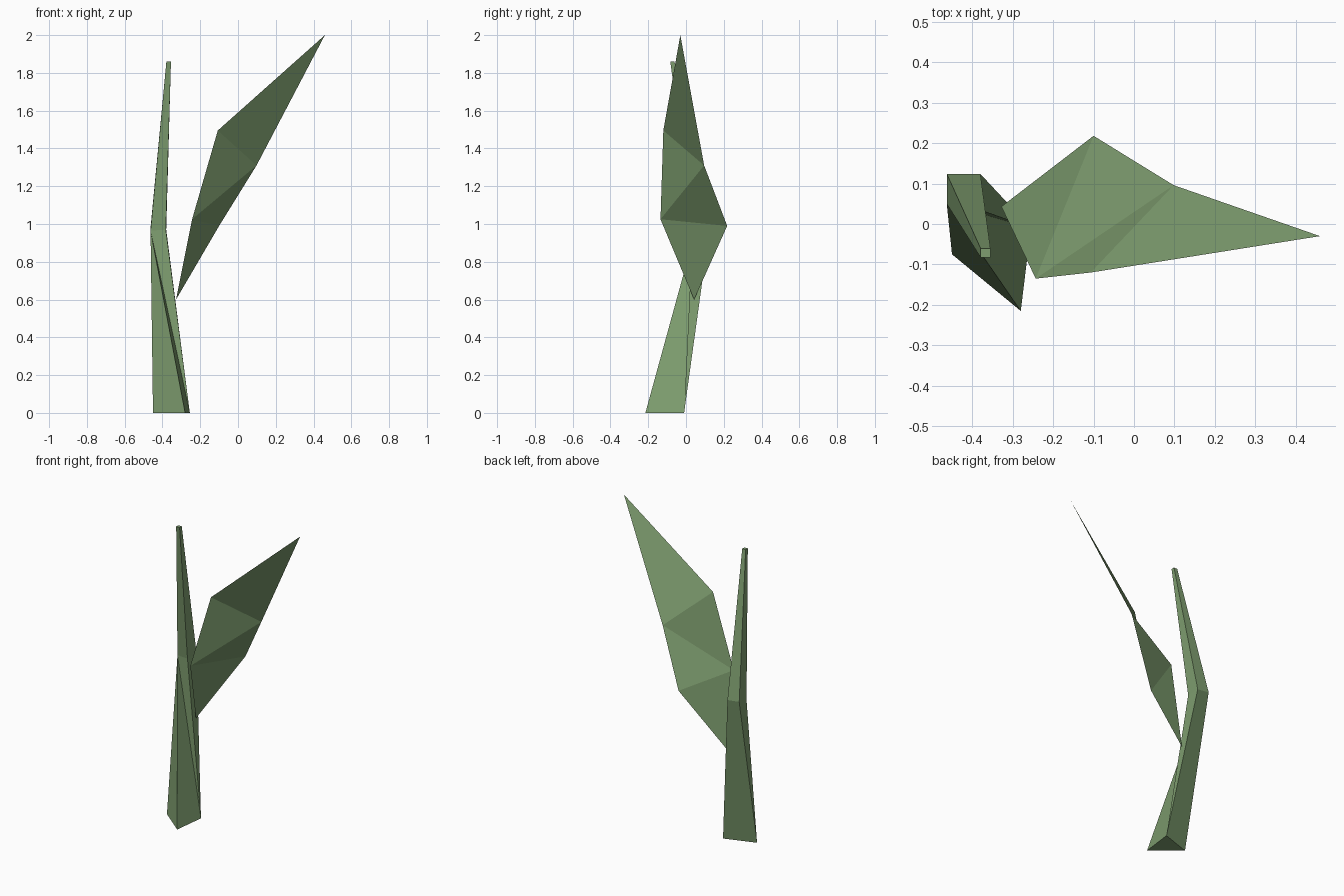
import bpy

green = bpy.data.materials.new("plant_green")
green.diffuse_color = (0.21, 0.34, 0.16, 1)


def make_part(name, verts, faces):
    mesh = bpy.data.meshes.new(name)
    mesh.from_pydata(verts, [], faces)
    mesh.materials.append(green)
    mesh.update()
    obj = bpy.data.objects.new(name, mesh)
    bpy.context.collection.objects.link(obj)
    return obj


# Stem: three-sided foot, four-sided bend, small square top
foot = [(-0.45, -0.075, 0), (-0.28, -0.215, 0), (-0.255, -0.01, 0)]
bend = [(-0.463, 0.05, 0.965), (-0.382, 0.035, 0.97),
        (-0.38, 0.124, 0.97), (-0.463, 0.124, 0.98)]
top = [(-0.379, -0.083, 1.86), (-0.355, -0.083, 1.86),
       (-0.355, -0.061, 1.86), (-0.379, -0.061, 1.86)]
faces = [(2, 1, 0), (7, 8, 9, 10)]
# lower half: foot 0-2 joined to bend 3-6
faces += [(0, 1, 3), (1, 2, 3), (2, 4, 3), (2, 5, 4), (2, 0, 6, 5), (0, 3, 6)]
# upper half: bend 3-6 joined to top 7-10
for i in range(4):
    j = (i + 1) % 4
    faces += [(3 + i, 3 + j, 7 + j), (3 + i, 7 + j, 7 + i)]
make_part("stem", foot + bend + top, faces)

# Leaf: one twisted strip of four triangles
leaf = [(-0.328, 0.043, 0.6), (-0.10, 0.218, 0.99), (-0.243, -0.135, 1.025),
        (0.098, 0.096, 1.31), (-0.107, -0.12, 1.495), (0.46, -0.03, 2.0)]
make_part("leaf", leaf, [(0, 1, 2), (2, 1, 3), (2, 3, 4), (4, 3, 5)])
